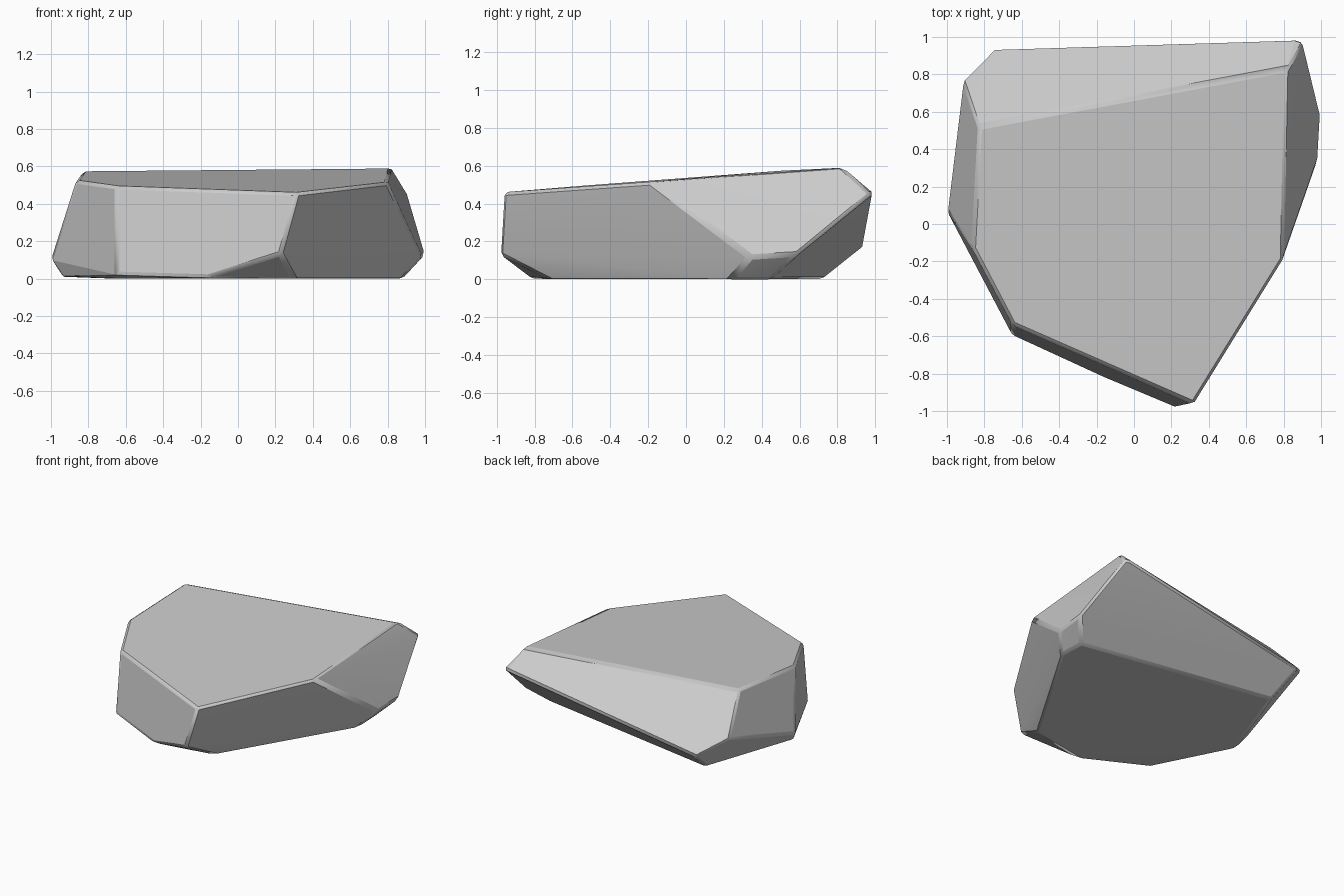
import bpy
import bmesh
from math import radians

if "Cube" in bpy.data.objects:
    bpy.data.objects.remove(bpy.data.objects["Cube"], do_unlink=True)

# Single stone colour
stone = bpy.data.materials.new("stone grey")
stone.use_nodes = True
grey = (0.6, 0.6, 0.6, 1)
stone.diffuse_color = grey
stone.node_tree.nodes["Principled BSDF"].inputs["Base Color"].default_value = grey

# Corners of the flat, sloping upper face
upper_corners = [
    (-.83, .52, .575), (.82, .83, .59), (.80, -.19, .515),
    (.32, -.965, .46), (-.65, -.54, .495), (-.865, -.13, .525),
]

# Widest points around the sides
side_corners = [
    (-1, .07, .1), (-.915, .77, .3), (-.74, .945, .18), (.86, .995, .45),
    (.905, .98, .45), (1, .59, .13), (.985, .34, .115), (.23, -.985, .13),
]

# Corners of the footprint on the ground
ground_corners = [
    (.88, .24, 0), (.87, .45, 0), (-.68, .72, 0), (-.94, .01, .01),
    (-.65, -.595, .02), (-.6, -.54, 0), (-.16, -.82, .005), (.3, -.73, 0),
]

# Chiselled boulder: the hull of all the corners, with coplanar faces merged
bm = bmesh.new()
for corner in upper_corners + side_corners + ground_corners:
    bm.verts.new(corner)
bmesh.ops.convex_hull(bm, input=bm.verts[:])
loose = [v for v in bm.verts if not v.link_faces]
bmesh.ops.delete(bm, geom=loose, context='VERTS')
bmesh.ops.dissolve_limit(bm, angle_limit=radians(4), verts=bm.verts[:], edges=bm.edges[:])
bmesh.ops.recalc_face_normals(bm, faces=bm.faces[:])

mesh = bpy.data.meshes.new("boulder")
bm.to_mesh(mesh)
bm.free()
mesh.materials.append(stone)
boulder = bpy.data.objects.new("boulder", mesh)
bpy.context.collection.objects.link(boulder)

# Narrow worn edges
worn = boulder.modifiers.new("worn edges", 'BEVEL')
worn.width = 0.018
worn.segments = 1
worn.limit_method = 'ANGLE'
worn.angle_limit = radians(22)

bpy.context.view_layer.objects.active = boulder
boulder.select_set(True)
bpy.ops.object.shade_smooth_by_angle(angle=radians(18))
